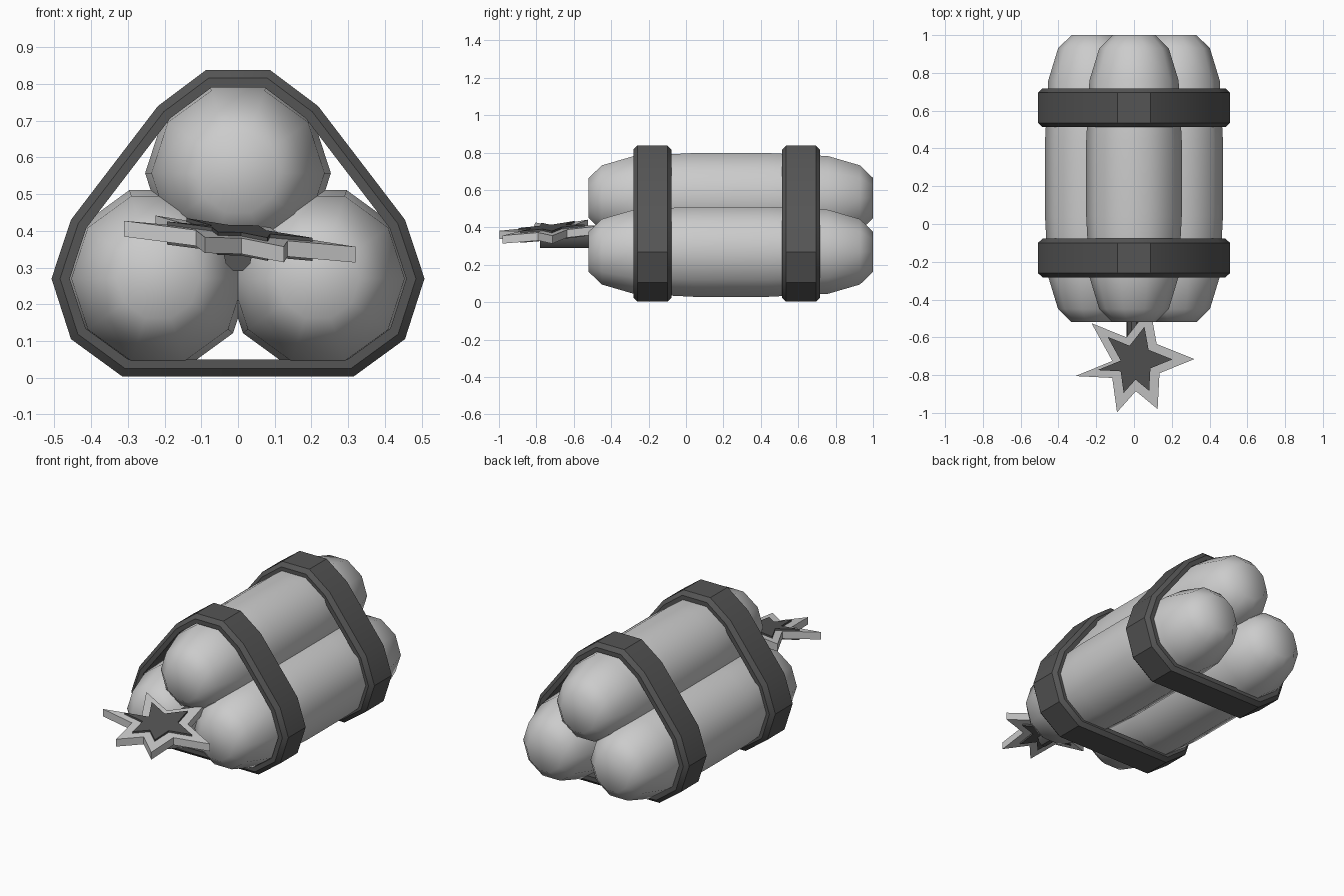
import bpy, bmesh, math
from mathutils import Vector

if "Cube" in bpy.data.objects:
    bpy.data.objects.remove(bpy.data.objects["Cube"])

dark = bpy.data.materials.new("dark_grey")
dark.diffuse_color = (0.09, 0.09, 0.09, 1)
dark.use_nodes = True
dark.node_tree.nodes["Principled BSDF"].inputs["Base Color"].default_value = dark.diffuse_color


def loft(name, rings, caps=True, closed=False, mat=None, smooth=None):
    """Bridge equal-sized rings of points into one mesh object."""
    bm = bmesh.new()
    loops = [[bm.verts.new(p) for p in r] for r in rings]
    n = len(loops[0])
    pairs = list(zip(loops, loops[1:]))
    if closed:
        pairs.append((loops[-1], loops[0]))
    for a, b in pairs:
        for i in range(n):
            j = (i + 1) % n
            bm.faces.new((a[i], a[j], b[j], b[i]))
    if caps and not closed:
        bm.faces.new(loops[0])
        bm.faces.new(loops[-1])
    bmesh.ops.recalc_face_normals(bm, faces=bm.faces)
    me = bpy.data.meshes.new(name)
    bm.to_mesh(me)
    bm.free()
    ob = bpy.data.objects.new(name, me)
    bpy.context.collection.objects.link(ob)
    if mat:
        me.materials.append(mat)
    if smooth:
        bpy.ops.object.select_all(action='DESELECT')
        ob.select_set(True)
        bpy.context.view_layer.objects.active = ob
        bpy.ops.object.shade_smooth_by_angle(angle=math.radians(smooth))
    return ob


def circle(cx, y, cz, rx, rz, n):
    return [(cx + rx * math.cos(2 * math.pi * i / n), y,
             cz + rz * math.sin(2 * math.pi * i / n)) for i in range(n)]


def inset(pts, d):
    """Inset a counter-clockwise 2D outline by d with mitred corners."""
    out = []
    for i, p in enumerate(pts):
        e1 = (p - pts[i - 1]).normalized()
        e2 = (pts[(i + 1) % len(pts)] - p).normalized()
        n1, n2 = Vector((-e1.y, e1.x)), Vector((-e2.y, e2.x))
        out.append(p + (n1 + n2) * d / (1 + n1.dot(n2)))
    return out


# Three ten-sided barrel-shaped sticks, symmetric about y = 0.24
MID = 0.24
half = [(0.20, 0.253), (0.52, 0.236), (0.69, 0.184), (0.76, 0.113)]
profile = [(MID - d, r) for d, r in reversed(half)] + [(MID + d, r) for d, r in half]
for name, cx, cz in (("stick_top", 0, 0.557), ("stick_left", -0.218, 0.27),
                     ("stick_right", 0.218, 0.27)):
    loft(name, [circle(cx, y, cz, r, r, 10) for y, r in profile], smooth=50)

# Two chamfered straps wrapped around the bundle
right = [(0.315, 0.003), (0.455, 0.105), (0.508, 0.27), (0.455, 0.43),
         (0.218, 0.74), (0.087, 0.838)]
outline = [Vector(p) for p in right] + [Vector((-x, z)) for x, z in reversed(right)]
section = [(0, -0.08), (0, 0.08), (0.022, 0.102), (0.047, 0.102),
           (0.047, -0.102), (0.022, -0.102)]
for name, cy in (("strap_front", -0.18), ("strap_back", 0.615)):
    loft(name, [[(p.x, cy + dy, p.y) for p in inset(outline, d)] for d, dy in section],
         closed=True, mat=dark, smooth=30)

# Fuse
loft("fuse", [circle(0, y, 0.343, 0.041, 0.055, 10) for y in (-0.78, -0.4)],
     mat=dark, smooth=40)

# Spark: irregular six-pointed star, tilted, with a smaller dark core
star = [(0.32, -0.715), (0.12, -0.635), (0.085, -0.44), (-0.04, -0.6),
        (-0.225, -0.525), (-0.115, -0.725), (-0.31, -0.805), (-0.115, -0.815),
        (-0.09, -0.997), (0.01, -0.885), (0.125, -0.98), (0.135, -0.79)]


def star_ring(scale, dz):
    ring = []
    for x, y in star:
        x, y = 0.005 + (x - 0.005) * scale, -0.72 + (y + 0.72) * scale
        ring.append((x, y, 0.396 - 0.125 * x + 0.09 * (y + 0.72) + dz))
    return ring


loft("spark", [star_ring(1, -0.043), star_ring(1, 0)])
loft("spark_core", [star_ring(0.63, -0.053), star_ring(0.63, 0.01)], mat=dark)
